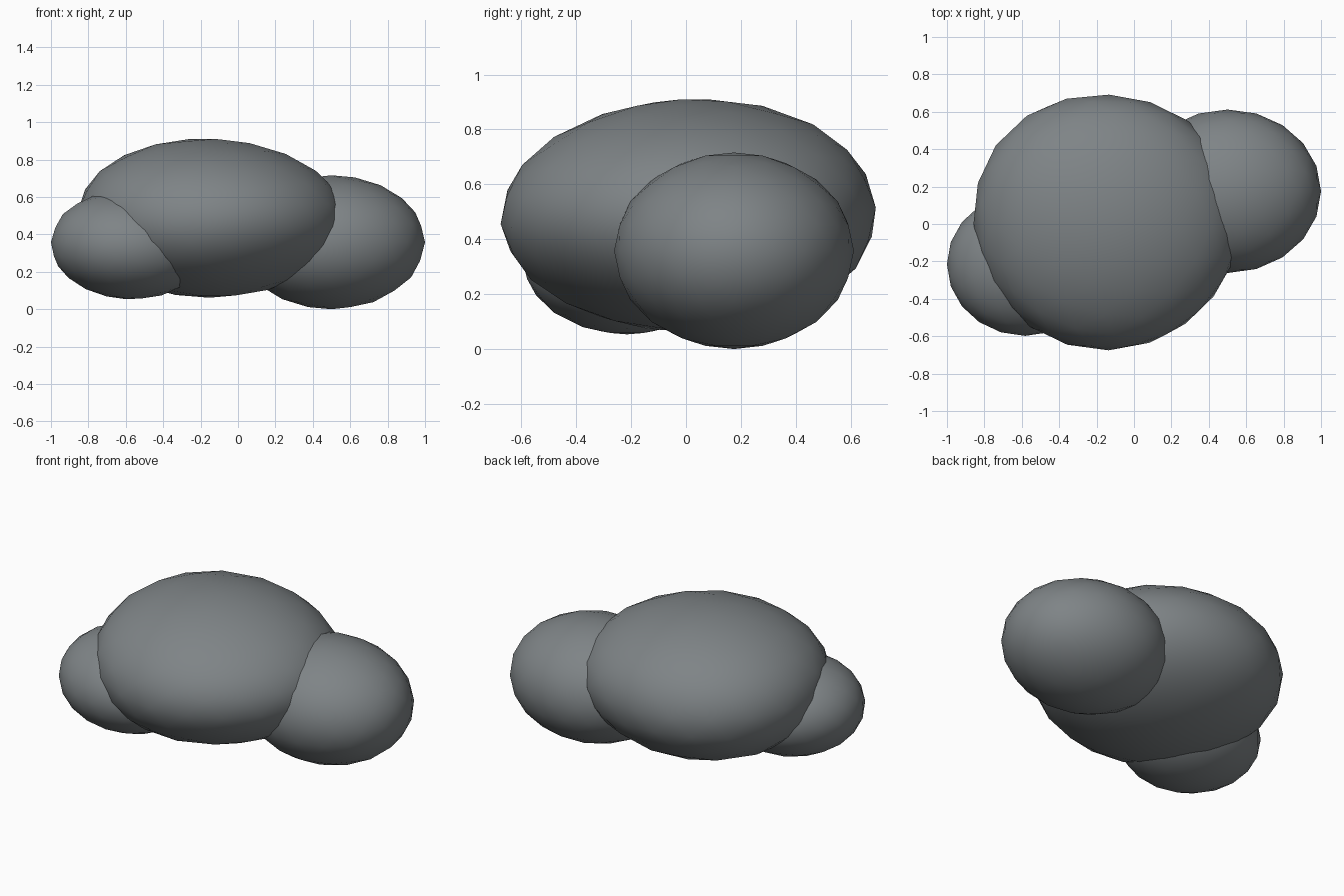
import bpy
from math import radians
from mathutils import Vector

if "Cube" in bpy.data.objects:
    bpy.data.objects.remove(bpy.data.objects["Cube"])

# One slate grey for the whole cluster
grey = bpy.data.materials.new("slate_grey")
grey.diffuse_color = (0.21, 0.23, 0.24, 1)
grey.use_nodes = True
grey.node_tree.nodes["Principled BSDF"].inputs["Base Color"].default_value = grey.diffuse_color


def lobe(name, centre, radii, tilt, bumps=()):
    """Smooth, coarse ellipsoid with a slight tilt (degrees) and soft bumps or dents."""
    bpy.ops.mesh.primitive_ico_sphere_add(
        subdivisions=3, radius=1, location=centre,
        rotation=[radians(a) for a in tilt])
    ob = bpy.context.object
    ob.name = name
    ob.scale = radii
    for v in ob.data.vertices:
        n = v.co.normalized()
        v.co = n * (1 + sum(amount * max(0, n.dot(Vector(d).normalized())) ** 4
                            for d, amount in bumps))
    ob.data.materials.append(grey)
    bpy.ops.object.shade_smooth()
    return ob


# Broad central lobe, fuller at the back left and flatter low at the front right
lobe("main_lobe", (-0.135, 0.002, 0.485), (0.715, 0.682, 0.425), (2.5, 2.5, 0),
     [((-1, 1, -1), 0.07), ((-1, 1, 0.8), 0.03), ((1, -0.9, -1), -0.07)])
# Large lobe to the right and a small one to the left
lobe("right_lobe", (0.50, 0.175, 0.358), (0.50, 0.437, 0.358), (0, 0, 0))
lobe("left_lobe", (-0.582, -0.215, 0.337), (0.418, 0.383, 0.284), (0, 3, 0),
     [((-0.5, 0, 1), 0.04)])
